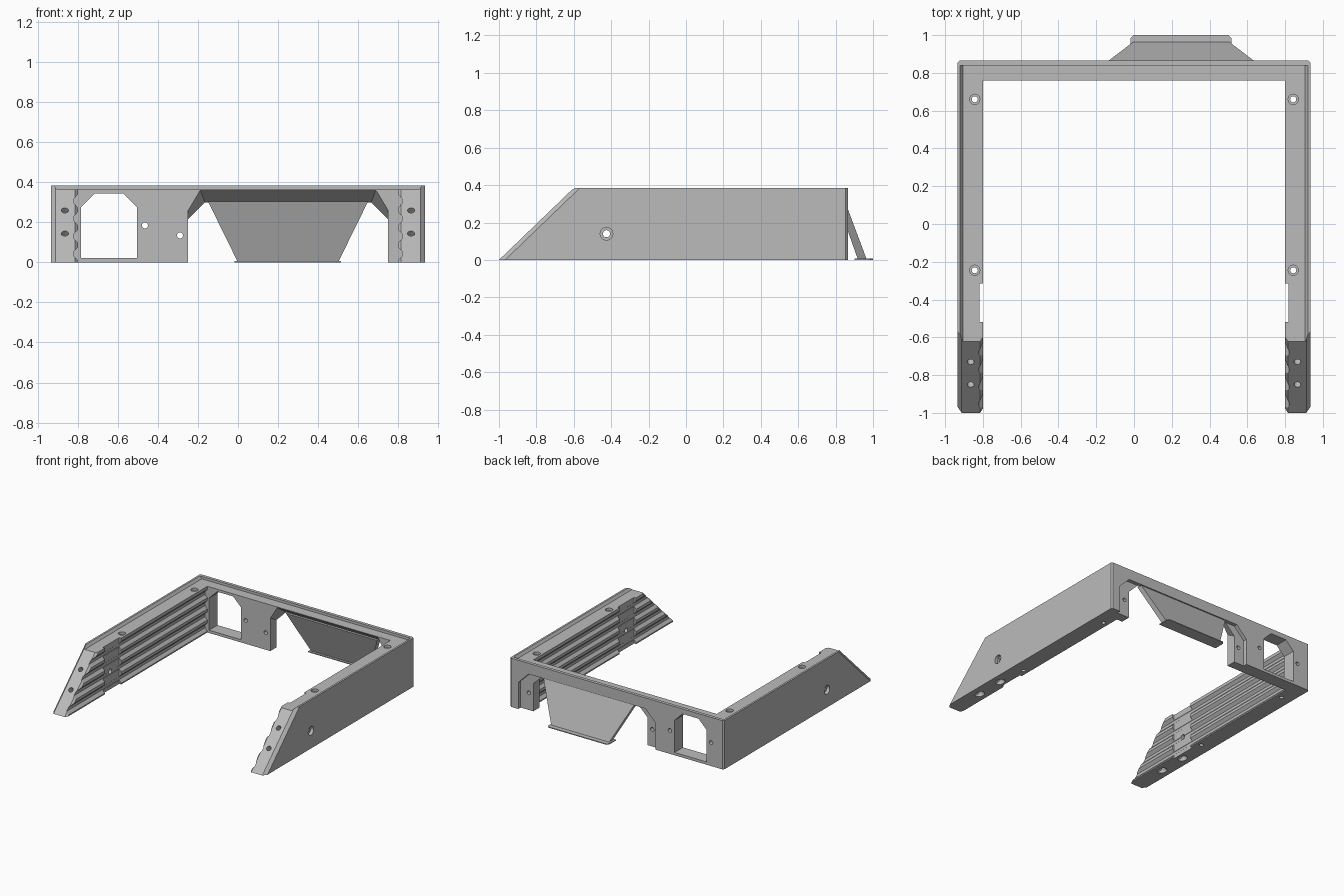
import bpy, bmesh
from mathutils import Vector

cube = bpy.data.objects.get("Cube")
if cube:
    bpy.data.objects.remove(cube)

grey = bpy.data.materials.new("light grey plastic")
grey.use_nodes = True
GREY = (0.5, 0.5, 0.5, 1)
grey.diffuse_color = GREY
grey.node_tree.nodes["Principled BSDF"].inputs["Base Color"].default_value = GREY


def finish(name, bm):
    bmesh.ops.recalc_face_normals(bm, faces=bm.faces)
    mesh = bpy.data.meshes.new(name)
    bm.to_mesh(mesh)
    bm.free()
    mesh.materials.append(grey)
    ob = bpy.data.objects.new(name, mesh)
    bpy.context.collection.objects.link(ob)
    return ob


def loft(loop_a, loop_b):
    """Closed solid between two matching loops of 3D points."""
    bm = bmesh.new()
    a = [bm.verts.new(p) for p in loop_a]
    b = [bm.verts.new(p) for p in loop_b]
    bm.faces.new(a)
    bm.faces.new(b[::-1])
    for i in range(len(a)):
        j = (i + 1) % len(a)
        bm.faces.new((a[i], b[i], b[j], a[j]))
    bmesh.ops.recalc_face_normals(bm, faces=bm.faces)
    return bm


def along_y(points, y0, y1):
    return loft([(x, y0, z) for x, z in points], [(x, y1, z) for x, z in points])


def along_x(points, x0, x1):
    return loft([(x0, y, z) for y, z in points], [(x1, y, z) for y, z in points])


def trim(bm, point, normal):
    """Cut away everything in front of a plane and close the cut."""
    res = bmesh.ops.bisect_plane(bm, geom=bm.verts[:] + bm.edges[:] + bm.faces[:],
                                 plane_co=point, plane_no=normal, clear_outer=True)
    edges = [e for e in res["geom_cut"] if isinstance(e, bmesh.types.BMEdge) and e.is_boundary]
    bmesh.ops.edgeloop_fill(bm, edges=edges)


def boolean(target, bm, operation="DIFFERENCE"):
    ob = finish("cutter", bm)
    ob.hide_render = True
    mod = target.modifiers.new("cut", "BOOLEAN")
    mod.operation, mod.solver, mod.object = operation, "EXACT", ob
    helpers.append(ob)


def drill(target, start, end, radius):
    start, end = Vector(start), Vector(end)
    axis = end - start
    mat = axis.to_track_quat("Z", "Y").to_matrix().to_4x4()
    mat.translation = (start + end) / 2
    bm = bmesh.new()
    bmesh.ops.create_cone(bm, cap_ends=True, segments=24, radius1=radius,
                          radius2=radius, depth=axis.length, matrix=mat)
    boolean(target, bm)


helpers = []
W, H, TOP, BACK = 0.935, 0.385, 0.365, 0.865
slope = Vector((0, -H, 0.4)).normalized()

# Back wall with raised rear rim and clipped corners
wall = along_x([(0.76, 0), (BACK, 0), (BACK, H), (0.84, H), (0.84, TOP), (0.76, TOP)], -W, W)
for s in (-1, 1):
    trim(wall, (s * (W - 0.012), BACK, 0), (s, 1, 0))
frame = finish("frame", wall)

# Side arms: grooved inside, rimmed outside, sloped front
for s in (-1, 1):
    section = [(W, 0), (W, H), (0.92, H), (0.905, TOP), (0.80, TOP)]
    for i in range(4):
        z = 0.34 - 0.088 * i
        section += [(0.80, z), (0.82, z - 0.022), (0.82, z - 0.044), (0.80, z - 0.066)]
    section.append((0.80, 0))
    arm = along_y([(s * x, z) for x, z in section], -1, 0.84)
    trim(arm, (0, -1, 0), slope)
    trim(arm, (s * 0.912, -1, 0), slope + Vector((s, 0, 0)))
    trim(arm, (s * 0.815, -1, 0), slope - Vector((s, 0, 0)))
    boolean(frame, arm, "UNION")

# Flared opening, rear recess and window in the back wall
def arch(x0, x1, z0, top, cut_x, cut_z):
    return [(x0, z0), (x0, top - cut_z), (x0 + cut_x, top),
            (x1 - cut_x, top), (x1, top - cut_z), (x1, z0)]


front = arch(-0.25, 0.75, -0.05, 0.364, 0.06, 0.10)
rear = arch(-0.25, 0.75, -0.05, 0.30, 0.085, 0.085)
boolean(frame, loft([(x, 0.755, z) for x, z in front], [(x, 0.837, z) for x, z in rear]))
boolean(frame, along_y(arch(-0.34, 0.86, -0.05, 0.30, 0.09, 0.09), 0.835, 0.9))
boolean(frame, along_y(arch(-0.785, -0.505, 0.022, 0.345, 0.07, 0.07), 0.7, 0.9))
for x, z, y0 in ((-0.465, 0.185, 0.7), (-0.29, 0.135, 0.7),
                 (0.79, 0.135, 0.775), (-0.825, 0.185, 0.775)):
    drill(frame, (x, y0, z), (x, 0.9, z), 0.015)

# Flat pockets and screw holes in the arms
for s in (-1, 1):
    pocket = [(s * 0.78, -0.05), (s * 0.78, 0.5), (s * 0.818, 0.5), (s * 0.818, -0.05)]
    boolean(frame, along_y(pocket, -0.52, -0.315))
    for y in (-0.245, 0.66):
        drill(frame, (s * 0.843, y, -0.1), (s * 0.843, y, 0.5), 0.016)
        drill(frame, (s * 0.843, y, TOP - 0.02), (s * 0.843, y, 0.5), 0.027)
    drill(frame, (s * 0.7, -0.425, 0.14), (s * 1.1, -0.425, 0.14), 0.019)
    drill(frame, (s * (W - 0.025), -0.425, 0.14), (s * 1.1, -0.425, 0.14), 0.034)
    for y in (-0.85, -0.73):
        mouth = Vector((s * 0.865, y, (y + 1) * H / 0.4))
        exit_point = mouth - slope * (mouth.z / slope.z)
        drill(frame, mouth + slope * 0.1, exit_point - slope * 0.1, 0.018)
        drill(frame, exit_point + slope * 0.06, exit_point - slope * 0.1, 0.03)

# Bake the cuts and drop the helper solids
bpy.context.view_layer.update()
graph = bpy.context.evaluated_depsgraph_get()
baked = bpy.data.meshes.new_from_object(frame.evaluated_get(graph))
frame.modifiers.clear()
frame.data = baked
baked.materials.clear()
baked.materials.append(grey)
for p in baked.polygons:
    p.material_index = 0
for ob in helpers:
    bpy.data.objects.remove(ob)

# Slanted tapering flap behind the opening
finish("rear_flap", loft(
    [(-0.15, 0.812, 0.305), (0.65, 0.812, 0.305), (0.65, 0.853, 0.305), (-0.15, 0.853, 0.305)],
    [(0, 0.92, 0), (0.5, 0.92, 0), (0.5, 0.967, 0), (0, 0.967, 0)]))

# Thin foot under the flap
outline = [(-0.018, 0.90), (0.515, 0.90), (0.515, 0.985), (0.50, 1.0), (-0.003, 1.0), (-0.018, 0.985)]
finish("flap_foot", loft([(x, y, 0) for x, y in outline], [(x, y, 0.007) for x, y in outline]))
